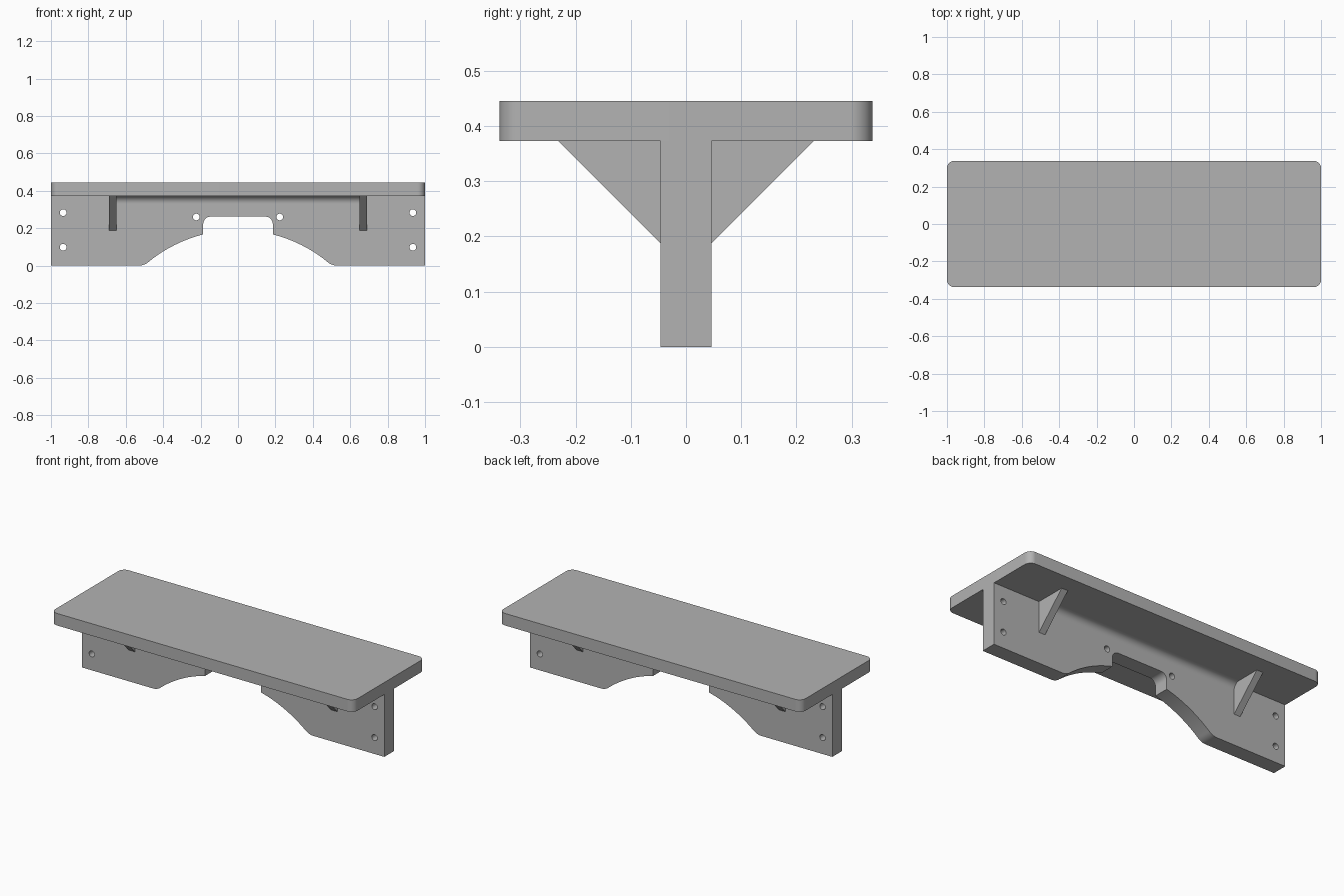
import bpy, bmesh
from math import sin, cos, pi, radians, sqrt

if "Cube" in bpy.data.objects:
    bpy.data.objects.remove(bpy.data.objects["Cube"])

grey = bpy.data.materials.new("plain grey")
grey.use_nodes = True
COLOR = (0.45, 0.45, 0.45, 1)
grey.diffuse_color = COLOR
grey.node_tree.nodes["Principled BSDF"].inputs["Base Color"].default_value = COLOR

FRONT = (radians(90), 0, 0)            # profile in x, z
SIDE = (radians(90), 0, radians(90))   # profile in y, z


def arc(cx, cy, r, start, end, n=12):
    """Points on a circular arc, angles in degrees."""
    angles = [radians(start + (end - start) * i / n) for i in range(n + 1)]
    return [(cx + r * cos(a), cy + r * sin(a)) for a in angles]


def prism(name, loops, depth, location=(0, 0, 0), rotation=(0, 0, 0)):
    """Extrude a filled outline (later loops are holes) about its plane."""
    curve = bpy.data.curves.new(name, "CURVE")
    curve.dimensions = "2D"
    curve.fill_mode = "BOTH"
    curve.extrude = depth / 2
    for loop in loops:
        spline = curve.splines.new("POLY")
        spline.points.add(len(loop) - 1)
        for point, (x, y) in zip(spline.points, loop):
            point.co = (x, y, 0, 1)
        spline.use_cyclic_u = True
    temp = bpy.data.objects.new(name + " outline", curve)
    bpy.context.collection.objects.link(temp)
    graph = bpy.context.evaluated_depsgraph_get()
    mesh = bpy.data.meshes.new_from_object(temp.evaluated_get(graph))
    bpy.data.objects.remove(temp)

    bm = bmesh.new()
    bm.from_mesh(mesh)
    bmesh.ops.remove_doubles(bm, verts=bm.verts, dist=1e-5)
    bmesh.ops.recalc_face_normals(bm, faces=bm.faces)
    bm.to_mesh(mesh)
    bm.free()
    mesh.name = name
    mesh.materials.clear()
    mesh.materials.append(grey)

    obj = bpy.data.objects.new(name, mesh)
    obj.location, obj.rotation_euler = location, rotation
    bpy.context.collection.objects.link(obj)
    bpy.ops.object.select_all(action="DESELECT")
    obj.select_set(True)
    bpy.context.view_layer.objects.active = obj
    bpy.ops.object.shade_smooth_by_angle(angle=radians(30))
    return obj


# Main sizes
W, D = 1.0, 0.338          # half width and half depth of the top
UNDER, TOP = 0.373, 0.445  # heights of the top board
WALL = 0.046               # half thickness of the upright

# Top board with rounded corners
R = 0.04
board = (arc(W - R, D - R, R, 0, 90) + arc(R - W, D - R, R, 90, 180)
         + arc(R - W, R - D, R, 180, 270) + arc(W - R, R - D, R, 270, 360))
prism("top_board", [board], TOP - UNDER, (0, 0, (TOP + UNDER) / 2))

# Upright: right half of the outline, from the top of the notch to the foot
NOTCH, NOTCH_TOP = 0.186, 0.262
ARCH_Z, ARCH_R = -0.567, 0.757
half = arc(NOTCH - R, NOTCH_TOP - R, R, 90, 0)
for i in range(25):
    x = NOTCH + (0.475 - NOTCH) * i / 24
    half.append((x, ARCH_Z + sqrt(ARCH_R ** 2 - x * x)))
x0, z0 = half[-1]
for i in range(1, 9):      # rounded toe where the arch meets the base
    t = i / 8
    half.append(((1 - t) ** 2 * x0 + 2 * t * (1 - t) * 0.5 + t * t * 0.53,
                 (1 - t) ** 2 * z0))
half += [(W, 0), (W, UNDER)]
outline = half + [(-x, z) for x, z in reversed(half)]

# Screw holes, mirrored left and right
holes = [arc(side * x, z, 0.018, 0, 345, 23)
         for side in (1, -1)
         for x, z in ((0.935, 0.283), (0.935, 0.098), (0.223, 0.26))]
prism("upright_panel", [outline] + holes, WALL * 2, rotation=FRONT)

# Triangular brackets and the inner coves between them, front and back
COVE = 0.04
for face, sign in (("front", -1), ("back", 1)):
    triangle = [(sign * WALL, UNDER), (sign * 0.232, UNDER), (sign * WALL, 0.187)]
    for side, x in (("left", 0.67), ("right", -0.67)):
        prism(f"{face}_{side}_bracket", [triangle], 0.042, (x, 0, 0), SIDE)
    cove = [(WALL, UNDER)] + arc(WALL + COVE, UNDER - COVE, COVE, 180, 90)
    cove = [(sign * y, z) for y, z in cove]
    prism(f"{face}_cove", [cove], 1.3, rotation=SIDE)
